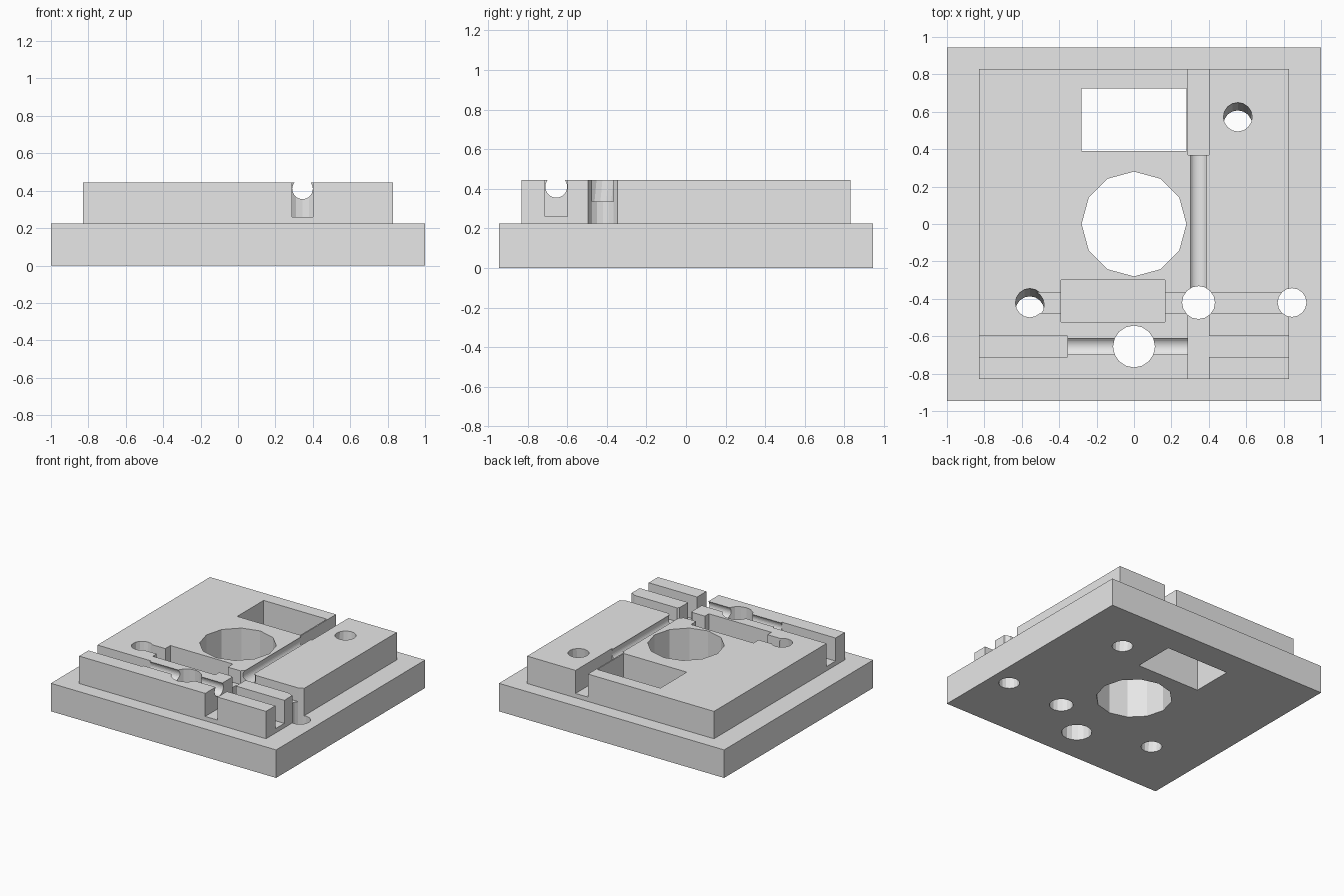
import bpy
from math import pi
from mathutils import Matrix, Vector

cube = bpy.data.objects.get("Cube")
if cube:
    bpy.data.objects.remove(cube, do_unlink=True)

TOP, STEP = 0.445, 0.225
SLOT_FLOOR, GROOVE_FLOOR = 0.26, 0.335
OVER = 0.6  # height cutters reach above the plate

grey = bpy.data.materials.new("light grey")
grey.use_nodes = True
grey.diffuse_color = (0.8, 0.8, 0.8, 1)
grey.node_tree.nodes["Principled BSDF"].inputs["Base Color"].default_value = (0.8, 0.8, 0.8, 1)


def box(name, x0, x1, y0, y1, z0, z1):
    bpy.ops.mesh.primitive_cube_add(size=1)
    ob = bpy.context.object
    ob.name = name
    ob.data.transform(Matrix.Translation(((x0 + x1) / 2, (y0 + y1) / 2, (z0 + z1) / 2))
                      @ Matrix.Diagonal((x1 - x0, y1 - y0, z1 - z0, 1)))
    return ob


def rod(name, centre, radius, length, sides, angle=0, axis="X"):
    bpy.ops.mesh.primitive_cylinder_add(vertices=sides, radius=radius, depth=length)
    ob = bpy.context.object
    ob.name = name
    ob.data.transform(Matrix.Translation(Vector(centre)) @ Matrix.Rotation(angle, 4, axis))
    return ob


def combine(target, tool, operation):
    mod = target.modifiers.new(tool.name, "BOOLEAN")
    mod.operation, mod.object, mod.solver = operation, tool, "EXACT"
    bpy.context.view_layer.objects.active = target
    bpy.ops.object.modifier_apply(modifier=mod.name)
    bpy.data.objects.remove(tool, do_unlink=True)


# Stepped plate
plate = box("stepped_plate", -1, 1, -0.945, 0.945, 0, STEP)
plate.data.materials.append(grey)
combine(plate, box("raised_block", -0.83, 0.83, -0.83, 0.83, 0.1, TOP), "UNION")

# Wide slots, the long shallow groove, the pocket and the window
for name, x0, x1, y0, y1, floor in (
        ("back_slot", 0.29, 0.40, 0.37, 0.9, SLOT_FLOOR),
        ("front_slot", 0.29, 0.40, -0.9, -0.42, SLOT_FLOOR),
        ("right_slot", -0.9, -0.355, -0.712, -0.598, SLOT_FLOOR),
        ("left_slot", 0.345, 0.9, -0.712, -0.598, SLOT_FLOOR),
        ("groove", -0.55, 0.845, -0.475, -0.365, GROOVE_FLOOR),
        ("pocket", -0.39, 0.165, -0.525, -0.30, SLOT_FLOOR),
        ("window", -0.28, 0.28, 0.39, 0.725, -0.2)):
    combine(plate, box(name, x0, x1, y0, y1, floor, OVER), "DIFFERENCE")

# Round channels, open along the top
combine(plate, rod("long_channel", (0.345, -0.01, 0.41), 0.055, 0.82, 32, pi / 2), "DIFFERENCE")
combine(plate, rod("cross_channel", (-0.03, -0.655, 0.41), 0.055, 0.74, 32, pi / 2, "Y"), "DIFFERENCE")

# Vertical through holes
MID = TOP / 2
for name, x, y, radius, sides in (
        ("centre_hole", 0, 0, 0.28, 12),
        ("front_hole", 0, -0.655, 0.112, 16),
        ("junction_hole", 0.345, -0.42, 0.088, 16),
        ("edge_hole", 0.845, -0.42, 0.077, 16)):
    combine(plate, rod(name, (x, y, MID), radius, 0.8, sides), "DIFFERENCE")

# Slanted through holes, leaning forward as they go down
for name, x, y in (("slanted_hole_back", 0.555, 0.572), ("slanted_hole_front", -0.557, -0.422)):
    combine(plate, rod(name, (x, y - 0.021, MID), 0.077, 0.8, 16, -0.094), "DIFFERENCE")

for face in plate.data.polygons:
    face.use_smooth = False
    face.material_index = 0
